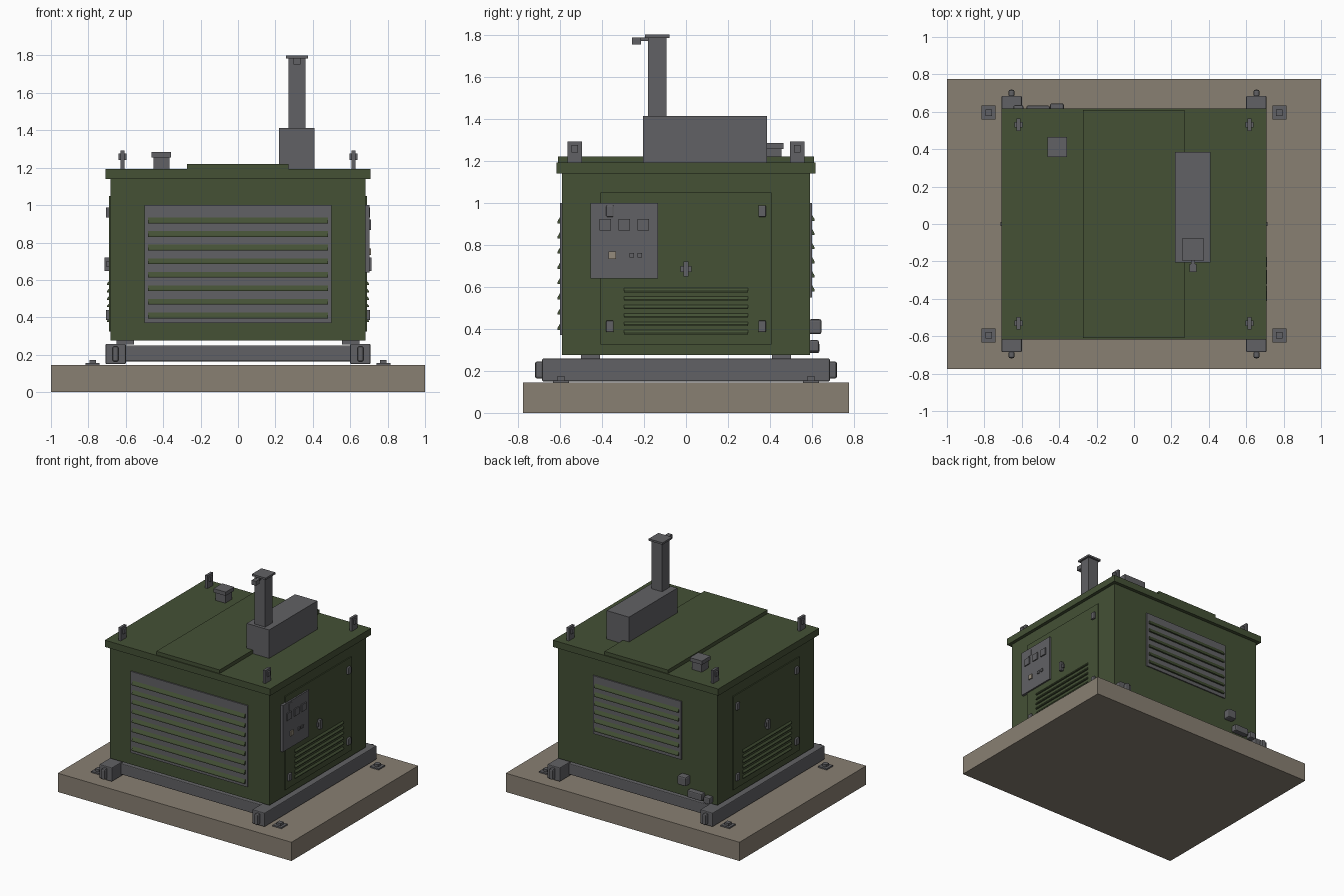
import bpy
import bmesh
from mathutils import Matrix, Vector

old = bpy.data.objects.get("Cube")
if old:
    bpy.data.objects.remove(old, do_unlink=True)


def material(name, rgb):
    m = bpy.data.materials.new(name)
    m.use_nodes = True
    col = (*rgb, 1)
    m.diffuse_color = col
    m.node_tree.nodes["Principled BSDF"].inputs["Base Color"].default_value = col
    return m


GREEN = material("olive green paint", (0.058, 0.082, 0.036))
GREY = material("dark grey metal", (0.12, 0.12, 0.128))
STONE = material("tan concrete", (0.25, 0.215, 0.17))
BEIGE = material("beige button", (0.3, 0.26, 0.2))


def boxes(name, mat, *parts, bevel=0):
    """One object from boxes given as ((x0, x1), (y0, y1), (z0, z1))."""
    bm = bmesh.new()
    for part in parts:
        lo, hi = (Vector([f(r) for r in part]) for f in (min, max))
        bmesh.ops.create_cube(bm, size=1, matrix=Matrix.Translation((lo + hi) / 2)
                              @ Matrix.Diagonal((*(hi - lo), 1)))
    return finish(name, mat, bm, bevel)


def finish(name, mat, bm, bevel=0):
    mesh = bpy.data.meshes.new(name)
    bm.to_mesh(mesh)
    bm.free()
    mesh.materials.append(mat)
    ob = bpy.data.objects.new(name, mesh)
    bpy.context.collection.objects.link(ob)
    if bevel:
        mod = ob.modifiers.new("Bevel", 'BEVEL')
        mod.width, mod.segments = bevel, 2
    return ob


def span(c, size):
    return (c - size / 2, c + size / 2)


def slats(name, axis, side, wall, depth, half, heights, tall):
    """Louvre blades: wedges whose lower edge stands out from the wall."""
    bm = bmesh.new()
    for z in heights:
        profile = ((wall, z + tall / 2), (wall + depth, z - tall / 4),
                   (wall + depth, z - tall / 2), (wall, z - tall / 2))
        rings = []
        for s in (-half, half):
            pts = [(side * d, s, h) if axis == 'x' else (s, side * d, h) for d, h in profile]
            rings.append([bm.verts.new(p) for p in pts])
        bm.faces.new(rings[0])
        bm.faces.new(rings[1][::-1])
        for i in range(4):
            j = (i + 1) % 4
            bm.faces.new((rings[0][j], rings[0][i], rings[1][i], rings[1][j]))
    bmesh.ops.recalc_face_normals(bm, faces=bm.faces)
    return finish(name, GREEN, bm)


# Base pad, housing and roof
boxes("base_pad", STONE, ((-1, 1), (-.775, .775), (0, .145)))
boxes("housing", GREEN, ((-.682, .682), (-.59, .59), (.275, 1.15)))
boxes("roof_lid", GREEN, ((-.708, .708), (-.617, .617), (1.14, 1.192)))
boxes("roof_centre_panel", GREEN, ((-.272, .27), (-.61, .61), (1.19, 1.22)))

# Skid frame with mounts, pull plates and anchors
for sx, xn in ((-1, "right"), (1, "left")):
    boxes(f"{xn}_skid_rail", GREY, ((sx * .6, sx * .708), (-.685, .685), (.15, .258)), bevel=.006)
    for sy, yn in ((-1, "front"), (1, "back")):
        tag = f"{yn}_{xn}"
        x, y = sx * .655, sy
        boxes(f"{tag}_pull_plate", GREY, (span(x, .032), (y * .68, y * .718), (.163, .245)),
              bevel=.01)
        boxes(f"{tag}_mount", GREY, (span(sx * .603, .095), span(y * .455, .09), (.255, .28)))
        boxes(f"{tag}_anchor", GREY,
              (span(sx * .777, .075), span(y * .595, .075), (.145, .155)),
              (span(sx * .777, .036), span(y * .595, .036), (.155, .173)))
        boxes(f"{tag}_lifting_eye", GREY,
              (span(sx * .618, .02), span(y * .53, .068), (1.19, 1.292)),
              (span(sx * .618, .044), span(y * .53, .03), (1.24, 1.275)))
for sy, yn in ((-1, "front"), (1, "back")):
    boxes(f"{yn}_cross_rail", GREY, ((-.605, .605), (sy * .47, sy * .575), (.165, .25)), bevel=.006)

# Front and back grilles
for yn, sy, half, bottom, heights in (
        ("front", -1, .5, .37, [.412 + .0725 * i for i in range(8)]),
        ("back", 1, .378, .55, [.595 + .067 * i for i in range(6)])):
    boxes(f"{yn}_grille_panel", GREY, ((-half, half), (sy * .585, sy * .599), (bottom, 1)))
    slats(f"{yn}_grille_slats", 'y', sy, .597, .015, half - .018, heights, .034)

# Side doors with louvres, hinges and handle
for sx, xn in ((-1, "right"), (1, "left")):
    boxes(f"{xn}_door", GREEN, ((sx * .675, sx * .69), (-.406, .406), (.325, 1.048)))
    slats(f"{xn}_door_louvres", 'x', sx, .688, .013, .296,
          [.385 + .04 * i for i in range(6)], .022)
    boxes(f"{xn}_door_hinges", GREY,
          *[((sx * .685, sx * .706), span(y, .036), span(z, .055))
            for y in (-.362, .362) for z in (.412, .96)], bevel=.005)
    boxes(f"{xn}_door_handle", GREY,
          ((sx * .685, sx * .703), span(0, .052), span(.685, .03)),
          ((sx * .685, sx * .714), span(0, .022), span(.685, .072)))

# Control panel on the left side
boxes("control_panel", GREY, ((.68, .702), (-.455, -.133), (.64, 1)))
boxes("gauges", GREY, *[((.7, .711), span(y, .055), span(.895, .055))
                        for y in (-.385, -.293, -.203)])
boxes("start_button", BEIGE, ((.7, .711), span(-.35, .036), span(.75, .036)))
boxes("switches", GREY, *[((.7, .71), span(y, .022), span(.75, .022)) for y in (-.258, -.22)])

# Exhaust silencer, stack and rain flap
boxes("silencer", GREY, ((.218, .41), (-.205, .385), (1.19, 1.412)))
boxes("exhaust_stack", GREY, (span(.315, .09), span(-.137, .088), (1.41, 1.787)))
boxes("rain_flap", GREY,
      (span(.315, .118), span(-.137, .118), (1.785, 1.8)),
      (span(.315, .02), (-.24, -.18), (1.77, 1.787)),
      (span(.315, .036), (-.257, -.213), (1.753, 1.787)))

# Filler cap on the roof
boxes("filler_cap", GREY,
      (span(-.41, .085), span(.412, .085), (1.19, 1.255)),
      (span(-.41, .105), span(.412, .105), (1.255, 1.284)))

# Service ports on the back
boxes("fuel_port", GREY, (span(-.412, .074), (.585, .645), (.375, .446)), bevel=.01)
boxes("drain_pipe", GREY, ((-.575, -.45), (.585, .633), (.292, .346)), bevel=.008)
boxes("drain_valve", GREY, ((-.645, -.592), (.585, .635), (.285, .335)), bevel=.008)
